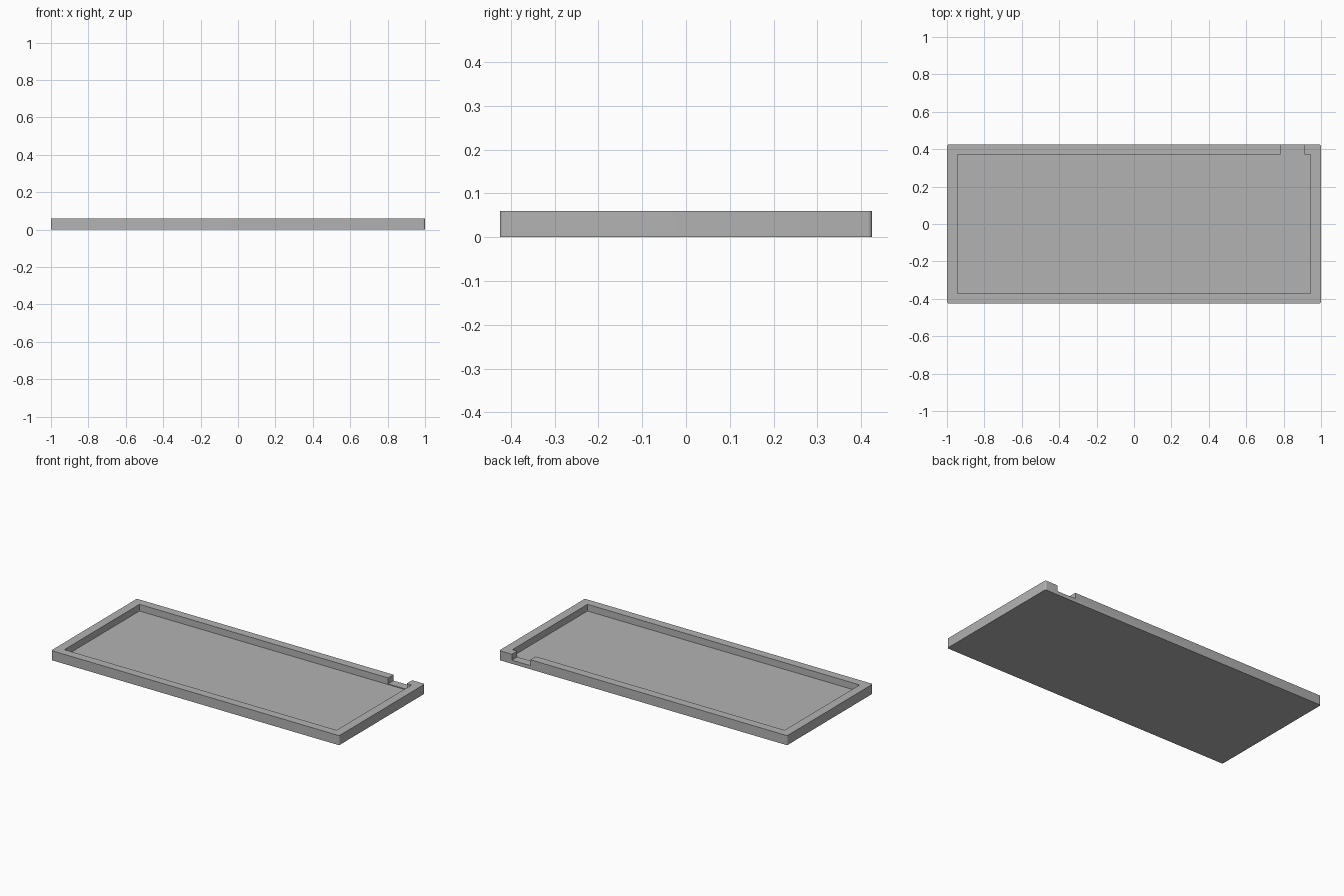
import bpy
import bmesh
from math import radians

default = bpy.data.objects.get("Cube")
if default:
    bpy.data.objects.remove(default, do_unlink=True)

grey = bpy.data.materials.new("plain grey")
grey.use_nodes = True
colour = (0.45, 0.45, 0.45, 1)
grey.diffuse_color = colour
grey.node_tree.nodes["Principled BSDF"].inputs["Base Color"].default_value = colour


def block(name, low, high, radius=0):
    """Box between two corners, with optionally rounded vertical edges."""
    bm = bmesh.new()
    bmesh.ops.create_cube(bm, size=1)
    for v in bm.verts:
        v.co = [(a + b) / 2 + c * (b - a) for a, b, c in zip(low, high, v.co)]
    if radius:
        upright = [e for e in bm.edges
                   if abs(e.verts[0].co.z - e.verts[1].co.z) > 0.001]
        bmesh.ops.bevel(bm, geom=upright, offset=radius, segments=6,
                        profile=0.5, affect='EDGES')
    mesh = bpy.data.meshes.new(name)
    bm.to_mesh(mesh)
    bm.free()
    mesh.materials.append(grey)
    obj = bpy.data.objects.new(name, mesh)
    bpy.context.collection.objects.link(obj)
    return obj


HEIGHT, FLOOR, NOTCH_FLOOR = 0.06, 0.018, 0.023

# Shallow tray body
tray = block("tray", (-1, -0.425, 0), (1, 0.425, HEIGHT), 0.01)

# Recess inside the rim, and the notch through the back rim
cutters = [
    block("recess_cutter", (-0.945, -0.372, FLOOR), (0.945, 0.372, 0.1)),
    block("notch_cutter", (0.783, 0.36, NOTCH_FLOOR), (0.912, 0.5, 0.1)),
]
bpy.context.view_layer.objects.active = tray
for cutter in cutters:
    cutter.hide_render = True
    cut = tray.modifiers.new(cutter.name, 'BOOLEAN')
    cut.operation = 'DIFFERENCE'
    cut.solver = 'EXACT'
    cut.object = cutter
    bpy.ops.object.modifier_apply(modifier=cut.name)
    bpy.data.objects.remove(cutter, do_unlink=True)

# Smooth corners, crisp rims
bpy.ops.object.select_all(action='DESELECT')
tray.select_set(True)
bpy.ops.object.shade_smooth_by_angle(angle=radians(30))
